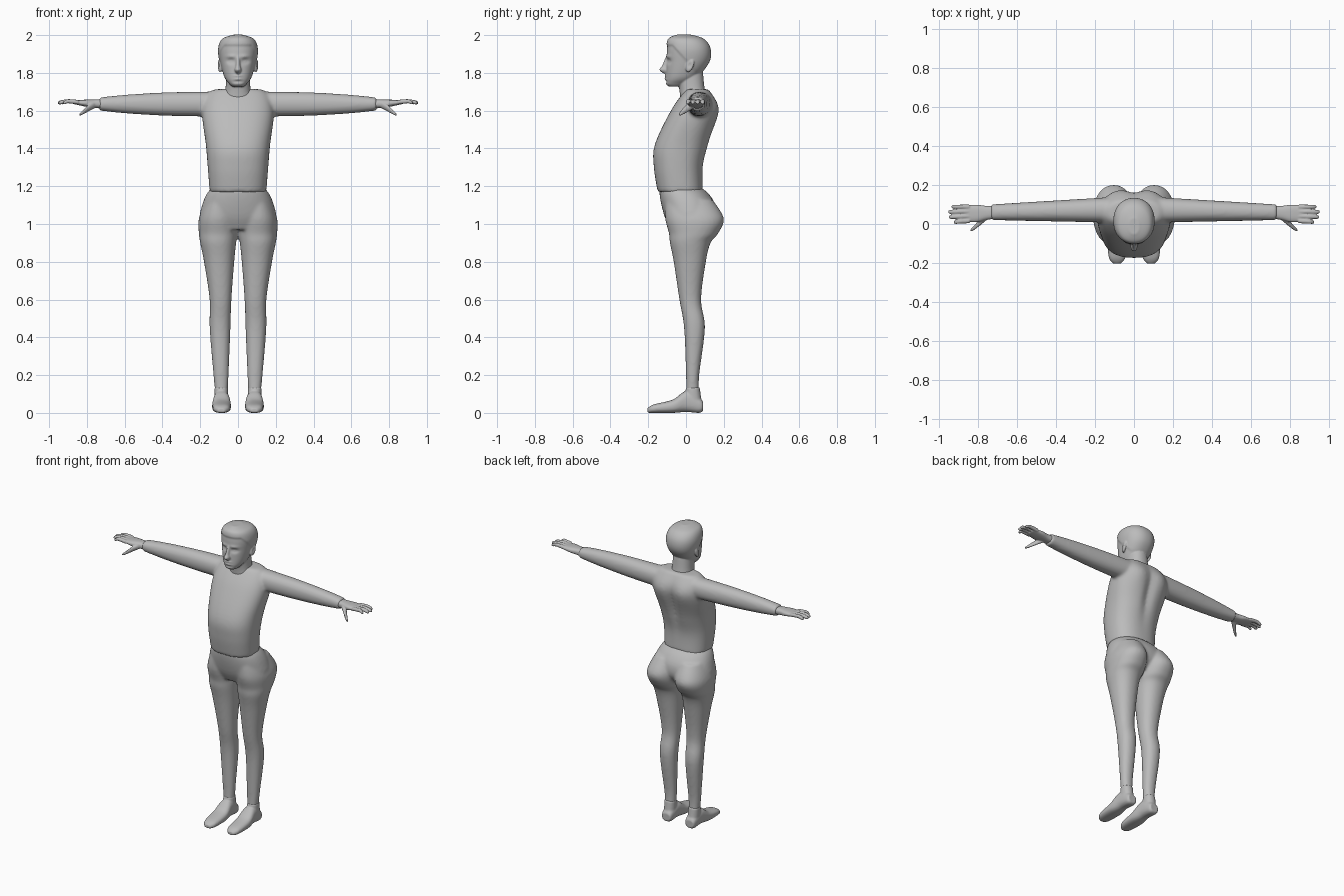
import bpy, bmesh, math
from mathutils import Vector

cube = bpy.data.objects.get("Cube")
if cube:
    bpy.data.objects.remove(cube, do_unlink=True)

grey = bpy.data.materials.new("plain grey")
grey.use_nodes = True
colour = (.5, .5, .5, 1)
grey.diffuse_color = colour
grey.node_tree.nodes["Principled BSDF"].inputs["Base Color"].default_value = colour


def smooth_path(rings, steps):
    """Fill in rings along cubic Hermite curves through the given ones."""
    rings = [Vector(ring) for ring in rings]
    last = len(rings) - 1
    slopes = [(rings[min(i + 1, last)] - rings[max(i - 1, 0)]) / 2 for i in range(last + 1)]
    dense = []
    for i in range(last):
        start, end = rings[i], rings[i + 1]
        for step in range(steps):
            u = step / steps
            ease = u * u * (3 - 2 * u)
            leave, arrive = u * (1 - u) ** 2, u * u * (u - 1)
            dense.append(start.lerp(end, ease) + slopes[i] * leave + slopes[i + 1] * arrive)
    return dense + [rings[last]]


def bulge(value, power):
    """Superellipse coordinate: higher powers look boxier."""
    return math.copysign(abs(value) ** (2 / power), value)


def loft(bm, axis, rings, power=2.2, sides=64, steps=6):
    """Skin rings (position, centre, radius, centre, radius) along an axis, ends closed."""
    loops = []
    for along, mid_a, rad_a, mid_b, rad_b in smooth_path(rings, steps):
        loop = []
        for k in range(sides):
            angle = math.tau * k / sides
            co = [mid_a + rad_a * bulge(math.cos(angle), power),
                  mid_b + rad_b * bulge(math.sin(angle), power)]
            co.insert("xyz".index(axis), along)
            loop.append(bm.verts.new(co))
        loops.append(loop)
    for low, high in zip(loops, loops[1:]):
        for k in range(sides):
            bm.faces.new((low[k - 1], low[k], high[k], high[k - 1]))
    bm.faces.new(loops[0])
    bm.faces.new(loops[-1])
    return [vert for loop in loops for vert in loop]


def trunk(bm, rings, **options):
    """Upright symmetric loft from (height, half width, front reach, back reach)."""
    return loft(bm, "z", [(height, 0, half, (back - front) / 2, (back + front) / 2)
                          for height, half, front, back in rings], **options)


def leg(bm, rings):
    """Upright loft to one side from (height, inner, outer, front reach, back reach)."""
    return loft(bm, "z", [(height, (inner + outer) / 2, (outer - inner) / 2,
                           (back - front) / 2, (back + front) / 2)
                          for height, inner, outer, front, back in rings])


def digit(bm, points):
    """Round finger from (x, y, z, radius)."""
    loft(bm, "x", [(x, y, radius, z, radius) for x, y, z, radius in points], sides=16)


def brush(verts, x, z, wide, tall, depth, side=-1):
    """Move the front or back surface along y with a soft, mirrored brush."""
    for vert in verts:
        if vert.co.y * side > .03:
            across, up = (abs(vert.co.x) - x) / wide, (vert.co.z - z) / tall
            vert.co.y += depth * math.exp(-across * across - up * up)


def clamp(value):
    return min(1, max(0, value))


def finish(name, bm, voxel, relax, mirror=True):
    """Fuse the overlapping volumes of a part into one smooth skin."""
    bmesh.ops.recalc_face_normals(bm, faces=bm.faces)
    mesh = bpy.data.meshes.new(name)
    bm.to_mesh(mesh)
    bm.free()
    mesh.materials.append(grey)
    mesh.shade_smooth()
    part = bpy.data.objects.new(name, mesh)
    bpy.context.collection.objects.link(part)
    if mirror:
        part.modifiers.new("Mirror", "MIRROR").use_mirror_merge = False
    fuse = part.modifiers.new("Fuse", "REMESH")
    fuse.mode = "VOXEL"
    fuse.voxel_size = voxel
    fuse.use_smooth_shade = True
    soften = part.modifiers.new("Soften", "SMOOTH")
    soften.factor = .5
    soften.iterations = relax


# Chest with a spine groove and shoulder blades
bm = bmesh.new()
chest = trunk(bm, [(1.17, .15, .15, .09), (1.3, .16, .17, .09), (1.42, .17, .165, .12),
                   (1.6, .19, .08, .17), (1.7, .15, .01, .13), (1.715, .07, -.01, .1)], power=2.4)
brush(chest, x=0, z=1.5, wide=.03, tall=.14, depth=-.02, side=1)
brush(chest, x=.09, z=1.6, wide=.05, tall=.08, depth=.01, side=1)

# Outstretched arms, tapering to the cuffs
loft(bm, "x", [(x, .075 - .02 * x, .07 - .04 * x, 1.635, .066 - .08 * x ** 3)
               for x in (.05, .2, .4, .6, .735)])
finish("upper_body", bm, voxel=.009, relax=8)

# Hips and legs
bm = bmesh.new()
trunk(bm, [(1.2, .13, .14, .07), (1.16, .165, .14, .12), (1.1, .19, .13, .155),
           (1.03, .2, .11, .155), (.97, .15, .08, .11)])
leg(bm, [(1.13, .01, .17, .11, .14), (1.03, 0, .207, .11, .2), (.95, 0, .207, .09, .17),
         (.9, .01, .2, .085, .13), (.8, .02, .18, .065, .105), (.6, .035, .15, .035, .08),
         (.45, .04, .15, .01, .1), (.2, .05, .13, 0, .07), (.1, .055, .12, 0, .07)])
finish("hips_and_legs", bm, voxel=.009, relax=6)

# Feet: ankle cuffs, then heel to toe
bm = bmesh.new()
leg(bm, [(.04, .05, .125, .01, .085), (.135, .053, .125, 0, .073)])
loft(bm, "y", [(y, .087, half, (top + sole) / 2, (top - sole) / 2) for y, half, sole, top in (
    (.09, .03, .01, .06), (.07, .037, 0, .08), (0, .043, .005, .115), (-.07, .05, 0, .07),
    (-.17, .043, 0, .045), (-.204, .02, 0, .025))], power=2.5)
finish("feet", bm, voxel=.006, relax=4)

# Hands: palm, fanned fingers and a thumb
bm = bmesh.new()
loft(bm, "x", [(.71, .06, .033, 1.635, .025), (.76, .057, .036, 1.637, .022),
               (.81, .054, .045, 1.64, .018), (.87, .054, .04, 1.645, .01)], power=2.5)
for finger in range(4):
    root = .016 + .024 * finger
    tip = 1.1 * root - .008
    reach = .955 - .01 * (finger - 1.7) ** 2
    digit(bm, [(.845, root, 1.645, .012), (.9, (root + tip) / 2, 1.65, .011),
               (reach - .01, tip, 1.643, .01), (reach, tip, 1.64, .005)])
digit(bm, [(.755, .04, 1.633, .018), (.785, .015, 1.618, .018),
           (.82, -.018, 1.592, .012), (.84, -.033, 1.578, .006)])
finish("hands", bm, voxel=.004, relax=3)

# Head: skull and jaw
bm = bmesh.new()
skull = trunk(bm, [(1.727, .03, .09, -.02), (1.743, .047, .106, .01), (1.78, .073, .106, .065),
                   (1.86, .094, .103, .125), (1.93, .1, .1, .13), (1.98, .08, .09, .095),
                   (2.002, .025, .05, .03)], sides=96, steps=12)

# Hair: a raised cap above a hairline that falls toward the nape
for vert in skull:
    hairline = 1.94 - .14 * clamp((vert.co.y + .07) * 8)
    lift = .05 * clamp((vert.co.z - hairline) * 80)
    vert.co.x *= 1 + lift
    if vert.co.y < 0:
        vert.co.y *= 1 + lift

# Face: eye sockets, eyeballs, brows, lips and the dip above the chin
brush(skull, x=.038, z=1.862, wide=.02, tall=.013, depth=.013)
brush(skull, x=.038, z=1.861, wide=.011, tall=.006, depth=-.006)
brush(skull, x=.035, z=1.887, wide=.026, tall=.009, depth=-.005)
for lip in (1.767, 1.783):
    brush(skull, x=0, z=lip, wide=.02, tall=.005, depth=-.008)
brush(skull, x=0, z=1.753, wide=.03, tall=.006, depth=.005)

# Nose and neck
trunk(bm, [(1.793, .008, .112, -.08), (1.815, .018, .14, -.08), (1.84, .012, .126, -.08),
           (1.89, .01, .105, -.08)], sides=24)
trunk(bm, [(1.66, .085, .03, .12), (1.71, .067, .035, .1), (1.8, .062, .05, .09)])

# Ears: tilted, hollowed discs
for side in (-1, 1):
    ear = bmesh.ops.create_uvsphere(bm, u_segments=24, v_segments=16, radius=1)["verts"]
    for vert in ear:
        out, along, up = vert.co.x * side, vert.co.y * .021, vert.co.z * .036
        hollow = .008 * math.exp(-6 * (1 - out * out)) if out > 0 else 0
        vert.co = (side * (.095 + .012 * out + along / 4 - hollow),
                   .02 + along + up / 4, 1.84 + up)
finish("head", bm, voxel=.0042, relax=3, mirror=False)
